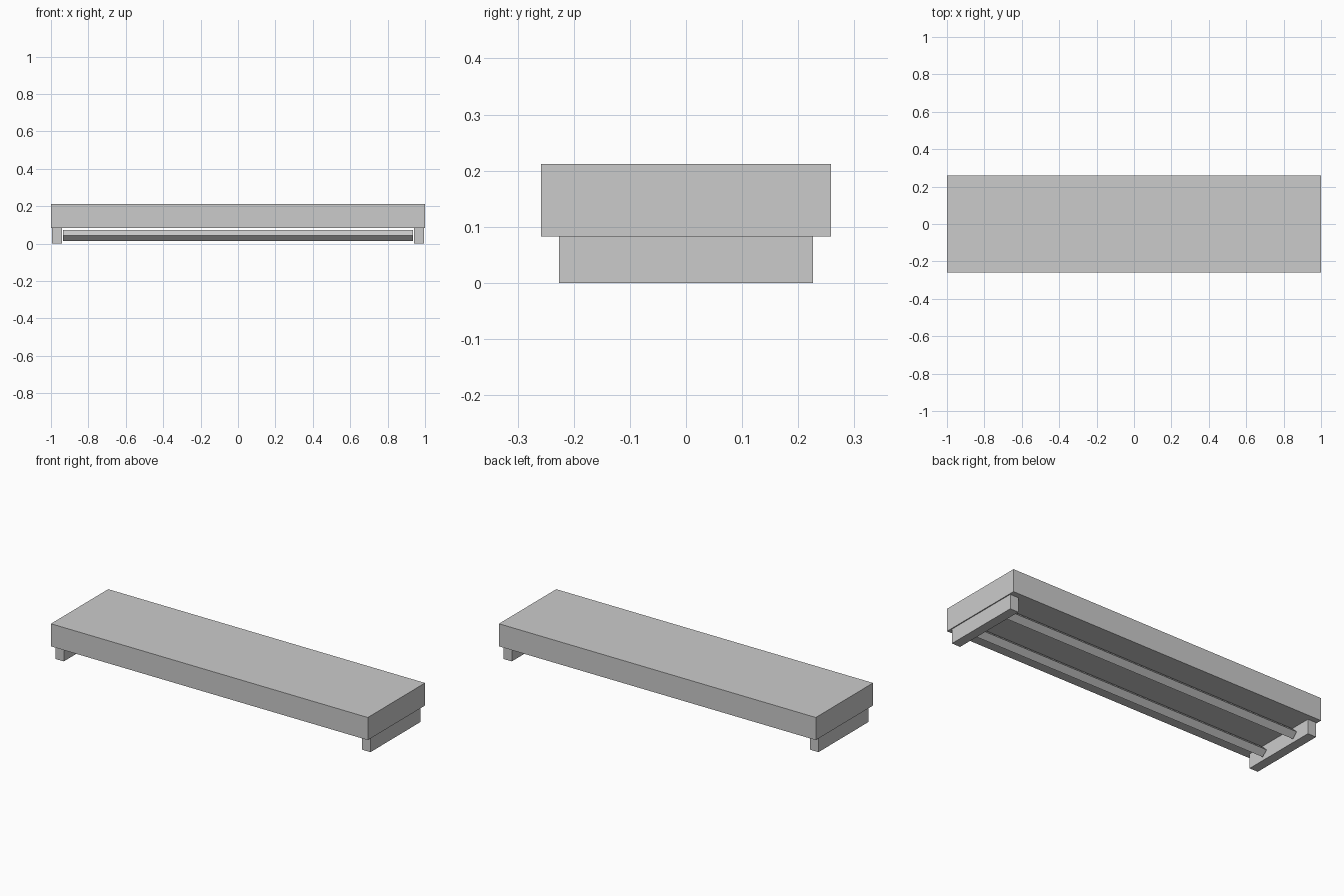
import bpy
import math

cube = bpy.data.objects.get("Cube")
if cube:
    bpy.data.objects.remove(cube, do_unlink=True)

grey = bpy.data.materials.new("light_grey")
grey.use_nodes = True
colour = (0.6, 0.6, 0.6, 1)
grey.diffuse_color = colour
grey.node_tree.nodes["Principled BSDF"].inputs["Base Color"].default_value = colour


def box(name, centre, size, tilt=0):
    """Add a grey box, optionally rolled about its long x axis."""
    bpy.ops.mesh.primitive_cube_add(size=1, location=centre, rotation=(tilt, 0, 0))
    obj = bpy.context.object
    obj.name = name
    obj.scale = size
    obj.data.materials.append(grey)
    return obj


# Thick top slab
box("top_slab", (0, 0, 0.147), (2, 0.516, 0.129))

# Runner foot under each end
for side, x in (("left", 0.968), ("right", -0.968)):
    box(side + "_foot", (x, 0, 0.0415), (0.053, 0.452, 0.083))

# Square rails turned on edge, spanning between the feet
for end, y in (("front", -0.117), ("back", 0.117)):
    box(end + "_rail", (0, y, 0.044), (1.872, 0.041, 0.041), math.radians(45))
